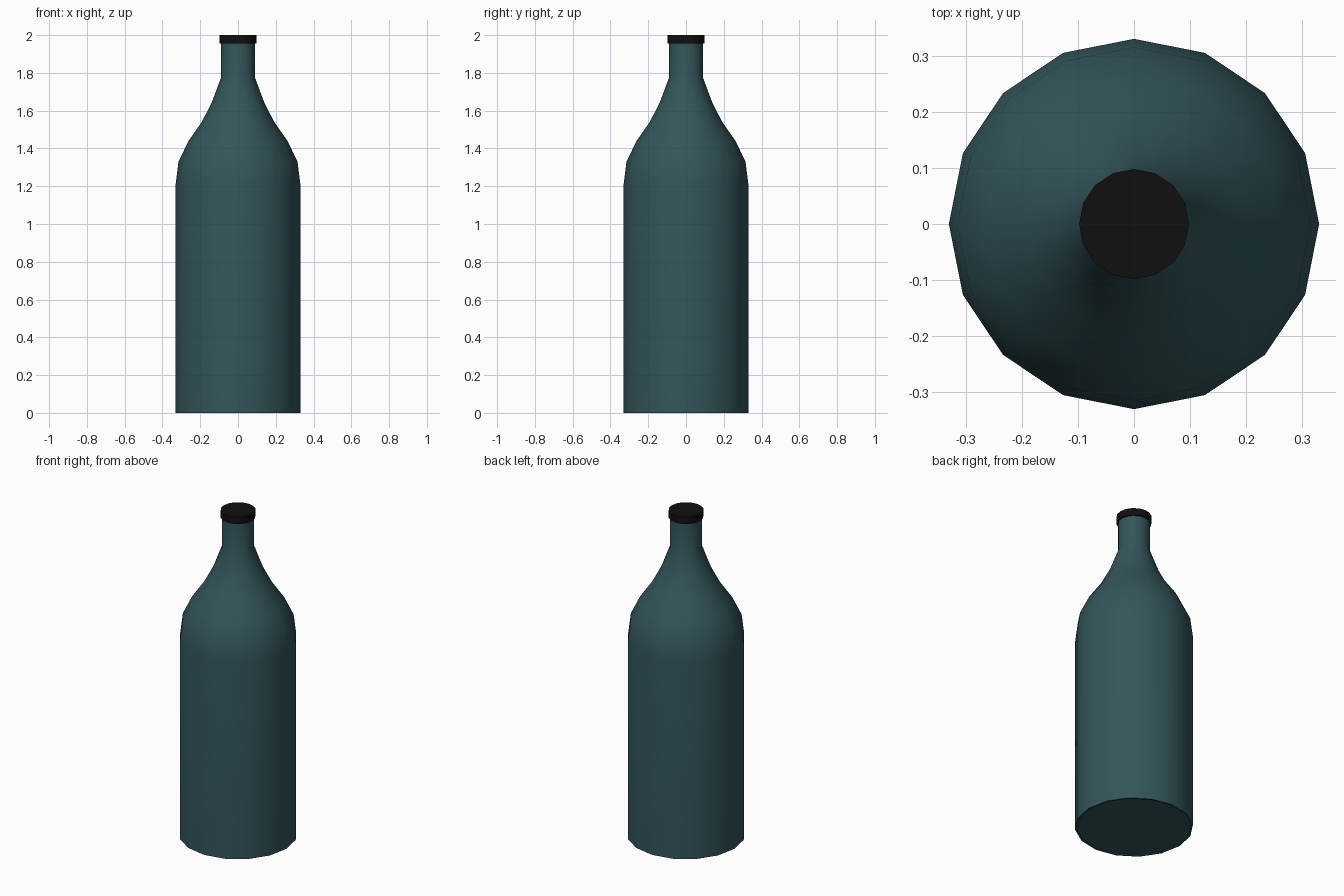
import bpy, bmesh, math

cube = bpy.data.objects.get("Cube")
if cube:
    bpy.data.objects.remove(cube, do_unlink=True)

SIDES = 16


def make_material(name, color):
    mat = bpy.data.materials.new(name)
    mat.use_nodes = True
    mat.diffuse_color = color
    bsdf = next(n for n in mat.node_tree.nodes if n.type == 'BSDF_PRINCIPLED')
    bsdf.inputs["Base Color"].default_value = color
    return mat


def lathe(name, profile, mat):
    """Revolve (radius, height) points about z and close both ends."""
    bm = bmesh.new()
    angles = [math.tau * i / SIDES for i in range(SIDES)]
    rings = [[bm.verts.new((r * math.cos(a), r * math.sin(a), z)) for a in angles]
             for r, z in profile]
    for low, high in zip(rings, rings[1:]):
        for i in range(SIDES):
            j = (i + 1) % SIDES
            bm.faces.new((low[i], low[j], high[j], high[i]))
    bm.faces.new(rings[0][::-1])
    bm.faces.new(rings[-1])
    mesh = bpy.data.meshes.new(name)
    bm.to_mesh(mesh)
    bm.free()
    mesh.materials.append(mat)
    obj = bpy.data.objects.new(name, mesh)
    bpy.context.collection.objects.link(obj)
    bpy.ops.object.select_all(action='DESELECT')
    obj.select_set(True)
    bpy.context.view_layer.objects.active = obj
    bpy.ops.object.shade_smooth_by_angle(angle=math.radians(40))
    return obj


glass = make_material("dark_teal_glass", (0.033, 0.092, 0.102, 1))
black = make_material("black_cap", (0.005, 0.005, 0.005, 1))

# Bottle: shallow recessed base, straight body, curved shoulder, narrow neck
lathe("bottle", [(0.32, 0.006), (0.32, 0), (0.33, 0), (0.33, 1.21),
                 (0.315, 1.33), (0.262, 1.44), (0.192, 1.54),
                 (0.14, 1.64), (0.09, 1.775), (0.09, 1.97)], glass)

# Flat cap over the mouth
lathe("cap", [(0.098, 1.956), (0.098, 2.0)], black)
